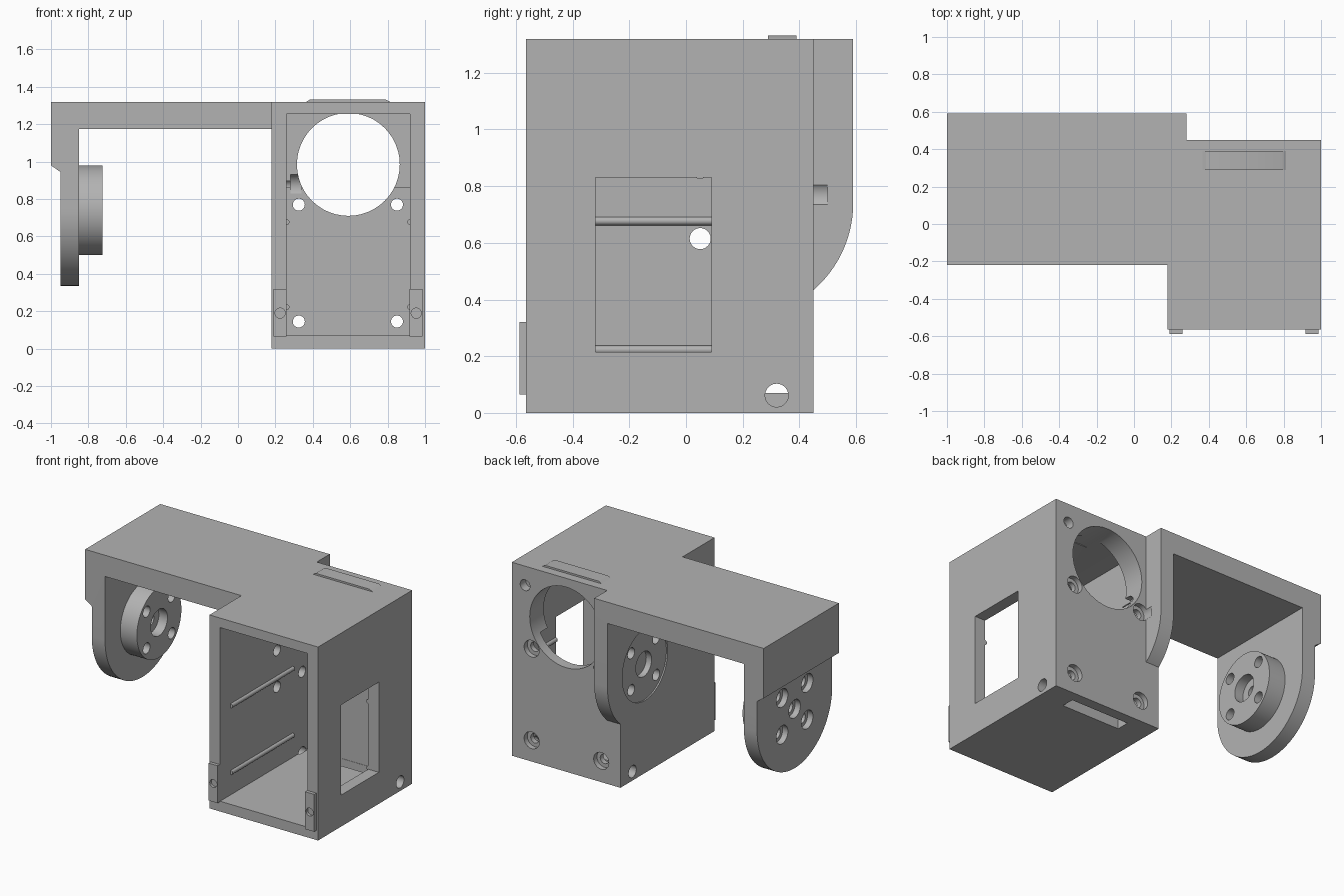
import bpy
from math import cos, sin, pi
from mathutils import Vector

if "Cube" in bpy.data.objects:
    bpy.data.objects.remove(bpy.data.objects["Cube"], do_unlink=True)

grey = bpy.data.materials.new("plain grey")
grey.use_nodes = True
colour = (0.45, 0.45, 0.45, 1)
grey.diffuse_color = colour
grey.node_tree.nodes["Principled BSDF"].inputs["Base Color"].default_value = colour


def prism(name, profile, axis, lo, hi):
    """Extrude a 2D profile along an axis; profile holds the other two coordinates in order."""
    def place(p, t):
        c = list(p)
        c.insert("xyz".index(axis), t)
        return c
    n = len(profile)
    verts = [place(p, t) for t in (lo, hi) for p in profile]
    faces = [list(range(n))[::-1], list(range(n, 2 * n))]
    faces += [[i, (i + 1) % n, n + (i + 1) % n, n + i] for i in range(n)]
    mesh = bpy.data.meshes.new(name)
    mesh.from_pydata(verts, [], faces)
    mesh.materials.append(grey)
    # Point the normals outward
    area = sum(a[0] * b[1] - b[0] * a[1] for a, b in zip(profile, profile[1:] + profile[:1]))
    if (area > 0) == (axis == "y"):
        mesh.flip_normals()
    obj = bpy.data.objects.new(name, mesh)
    bpy.context.collection.objects.link(obj)
    return obj


def box(name, x, y, z):
    return prism(name, [(x[0], y[0]), (x[1], y[0]), (x[1], y[1]), (x[0], y[1])], "z", *z)


def cyl(name, axis, centre, r, lo, hi, n=48):
    ring = [(centre[0] + r * cos(2 * pi * i / n), centre[1] + r * sin(2 * pi * i / n))
            for i in range(n)]
    return prism(name, ring, axis, lo, hi)


def combine(target, tool, op="DIFFERENCE"):
    bpy.context.view_layer.objects.active = target
    mod = target.modifiers.new("cut", "BOOLEAN")
    mod.operation, mod.solver, mod.object = op, "EXACT", tool
    bpy.ops.object.modifier_apply(modifier=mod.name)
    bpy.data.objects.remove(tool, do_unlink=True)


def drill(target, axis, centre, r, lo, hi):
    combine(target, cyl("drill", axis, centre, r, lo, hi))


PY, PZ, R = 0.185, 0.74, 0.405          # pivot axis and plate radius
BOLTS = [(PY + a, PZ + b) for a in (-0.135, 0.135) for b in (-0.125, 0.125)]

# Arch-shaped bracket: front outline trimmed by a round-bottomed side outline
frame = prism("bracket_housing", [
    (-1, 1.32), (-1, 0.98), (-0.95, 0.945), (-0.95, 0.3), (-0.85, 0.3), (-0.85, 1.175),
    (0.18, 1.175), (0.18, 0.3), (0.28, 0.3), (0.28, 1.32)], "y", PY - R, PY + R)
side = [(PY - R * cos(pi * i / 48), PZ - R * sin(pi * i / 48)) for i in range(49)]
side += [(PY + R, 1.5), (PY - R, 1.5)]
combine(frame, prism("trim", side, "x", -1.2, 1.2), "INTERSECT")

# Housing with its open front cavity, thicker at the top of the rear wall
combine(frame, box("shell", (0.18, 1), (-0.565, 0.45), (0, 1.32)), "UNION")
combine(frame, box("cavity", (0.26, 0.92), (-0.7, 0.38), (0.07, 0.86)))
combine(frame, box("upper_cavity", (0.26, 0.92), (-0.7, 0.3), (0.07, 1.255)))

# Side window, floor slot, large rear opening
combine(frame, box("window", (0.9, 1.1), (-0.32, 0.09), (0.215, 0.83)))
combine(frame, box("slot", (0.37, 0.81), (0.29, 0.378), (-0.1, 0.1)))
drill(frame, "y", (0.59, 0.985), 0.275, 0.2, 0.6)

# Rear screw holes with counterbores, and one blind corner hole
for x in (0.325, 0.85):
    for z in (0.145, 0.77):
        drill(frame, "y", (x, z), 0.032, 0.3, 0.5)
        drill(frame, "y", (x, z), 0.057, 0.415, 0.5)
drill(frame, "y", (0.9, 1.19), 0.037, 0.39, 0.5)

# Cross hole near the floor
for lo, hi in ((0.1, 0.27), (0.91, 1.1)):
    drill(frame, "x", (0.32, 0.062), 0.041, lo, hi)

# Round seat and bolt holes on the housing side of the hinge
drill(frame, "x", (PY, PZ), 0.245, 0.1, 0.19)
drill(frame, "x", (PY, PZ), 0.085, 0.1, 0.23)
for c in BOLTS:
    drill(frame, "x", c, 0.037, 0.1, 0.285)
drill(frame, "x", BOLTS[3], 0.07, 0.28, 0.34)

# Hinge disc on the far plate, then bolt holes through both
combine(frame, cyl("disc", "x", (PY, PZ), 0.24, -0.87, -0.725, 96), "UNION")
for c in BOLTS + [(PY, PZ)]:
    drill(frame, "x", c, 0.037, -1.1, -0.6)
    drill(frame, "x", c, 0.062, -1.1, -0.91)
drill(frame, "x", (PY, PZ), 0.09, -0.79, -0.6)

# Front latch tabs with a shallow hole
for side_name, x0, x1, hx in (("right", 0.19, 0.258, 0.225), ("left", 0.918, 0.987, 0.953)):
    tab = box(side_name + "_latch_tab", (x0, x1), (-0.588, -0.565), (0.065, 0.32))
    drill(tab, "y", (hx, 0.19), 0.027, -0.7, -0.57)

# Guide ribs inside the cavity walls, interrupted by the window
for z in (0.222, 0.677):
    spans = [("right", 0.26, -0.45, 0.22), ("left", 0.92, -0.45, -0.32), ("left", 0.92, 0.09, 0.22)]
    for side_name, x, y0, y1 in spans:
        cyl(side_name + "_guide_rib", "y", (x, z), 0.015, y0, y1, 16)

# Raised key on the roof with sloped ends
prism("roof_key", [(0.365, 1.32), (0.385, 1.332), (0.79, 1.332), (0.812, 1.32)], "y", 0.29, 0.39)

# Smooth the round surfaces, keep edges sharp
bpy.ops.object.select_all(action="DESELECT")
for obj in bpy.context.collection.objects:
    if obj.type == "MESH":
        obj.select_set(True)
        bpy.context.view_layer.objects.active = obj
bpy.ops.object.shade_smooth_by_angle()
